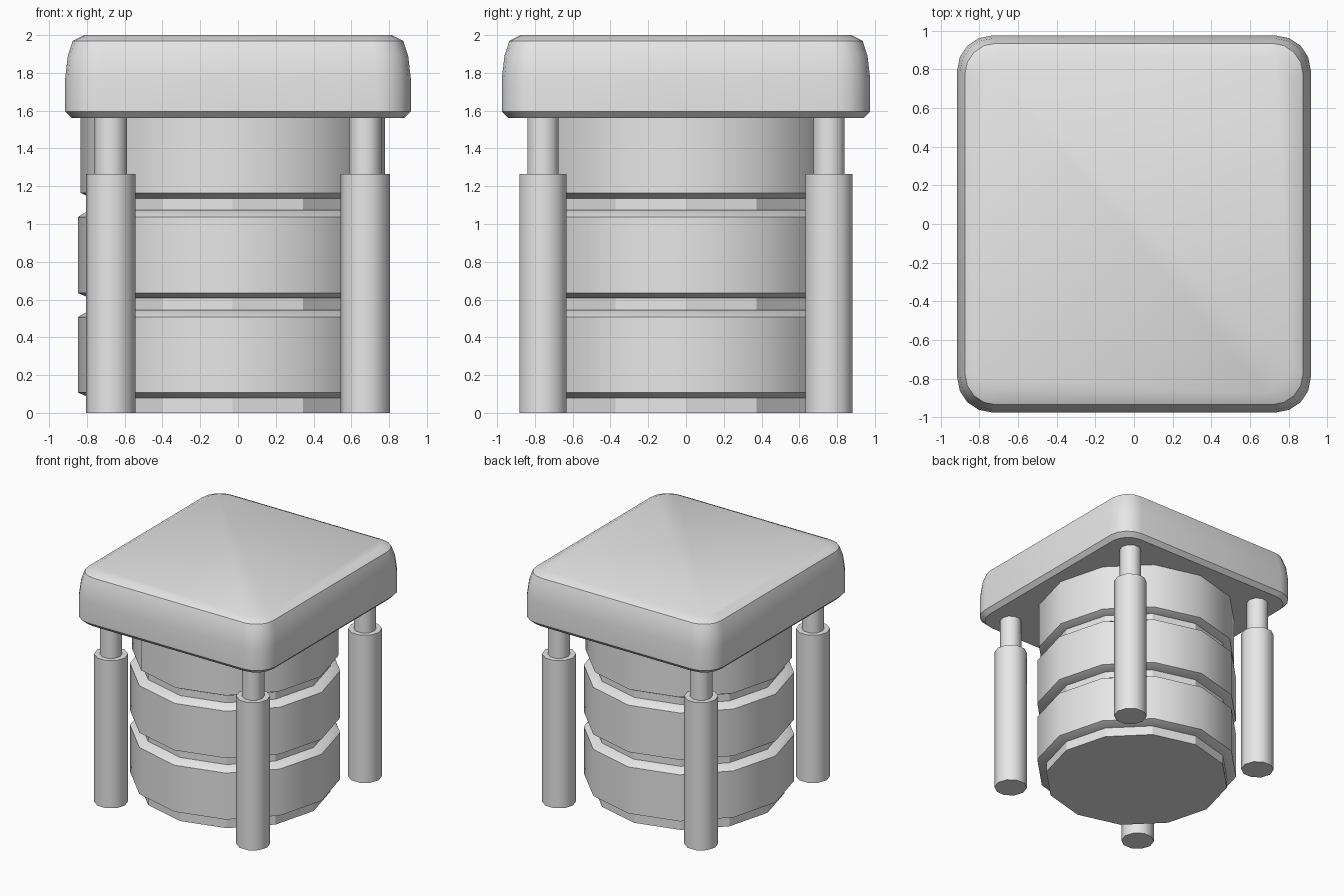
import bpy
import bmesh
from math import cos, sin, pi, radians

cube = bpy.data.objects.get("Cube")
if cube:
    bpy.data.objects.remove(cube, do_unlink=True)

grey = bpy.data.materials.new("plain_grey")
grey.use_nodes = True
grey.diffuse_color = (0.8, 0.8, 0.8, 1)
grey.node_tree.nodes["Principled BSDF"].inputs["Base Color"].default_value = (0.8, 0.8, 0.8, 1)


def loft(name, loops, smooth=35):
    """Skin a stack of equal-length outlines and close both ends."""
    bm = bmesh.new()
    rings = [[bm.verts.new(p) for p in loop] for loop in loops]
    for low, high in zip(rings, rings[1:]):
        for i in range(len(low)):
            j = (i + 1) % len(low)
            bm.faces.new((low[i], low[j], high[j], high[i]))
    bm.faces.new(rings[0][::-1])
    bm.faces.new(rings[-1])
    mesh = bpy.data.meshes.new(name)
    bm.to_mesh(mesh)
    bm.free()
    mesh.materials.append(grey)
    obj = bpy.data.objects.new(name, mesh)
    bpy.context.collection.objects.link(obj)
    if smooth:
        bpy.ops.object.select_all(action="DESELECT")
        obj.select_set(True)
        bpy.context.view_layer.objects.active = obj
        bpy.ops.object.shade_smooth_by_angle(angle=radians(smooth))
    return obj


def turned(name, profile, x, y, sides, smooth):
    """Revolve a (radius, height) profile around a vertical axis."""
    loops = [[(x + r * cos(2 * pi * i / sides), y + r * sin(2 * pi * i / sides), z)
              for i in range(sides)] for r, z in profile]
    return loft(name, loops, smooth)


def rounded_rect(inset, z, half_x=0.915, half_y=0.975, radius=0.18, steps=4):
    """Outline of a rectangle with round corners."""
    r = radius - inset * 0.5
    points = []
    for quarter, (sx, sy) in enumerate(((1, 1), (-1, 1), (-1, -1), (1, -1))):
        for k in range(steps + 1):
            a = (quarter + k / steps) * pi / 2
            points.append((sx * (half_x - inset - r) + r * cos(a),
                           sy * (half_y - inset - r) + r * sin(a), z))
    return points


# Cushioned square top
cap_profile = [(0.035, 1.56), (0, 1.595), (0, 1.77), (0.014, 1.89), (0.04, 1.97), (0.1, 2.0)]
loft("top_cap", [rounded_rect(inset, z) for inset, z in cap_profile])

# Central drum with bevelled bands around it
DRUM_X = -0.028
turned("drum_core", [(0.745, 0), (0.745, 1.57)], DRUM_X, 0, 12, 0)
for name, bottom, top in (("lower_band", 0.08, 0.545), ("middle_band", 0.607, 1.075)):
    turned(name, [(0.755, bottom), (0.82, bottom + 0.028), (0.82, top - 0.038), (0.755, top)],
           DRUM_X, 0, 12, 35)
turned("upper_band", [(0.745, 1.135), (0.805, 1.165), (0.805, 1.57)], DRUM_X, 0, 12, 35)

# Four corner pillars, each a sleeve with a thinner rod up to the cap
for side, sx in (("right", -1), ("left", 1)):
    for end, sy in (("front", -1), ("back", 1)):
        x, y = sx * 0.674, sy * 0.757
        turned(f"{end}_{side}_sleeve", [(0.132, 0), (0.132, 1.265)], x, y, 10, 40)
        turned(f"{end}_{side}_rod", [(0.087, 1.2), (0.087, 1.57)], x, y, 10, 40)
